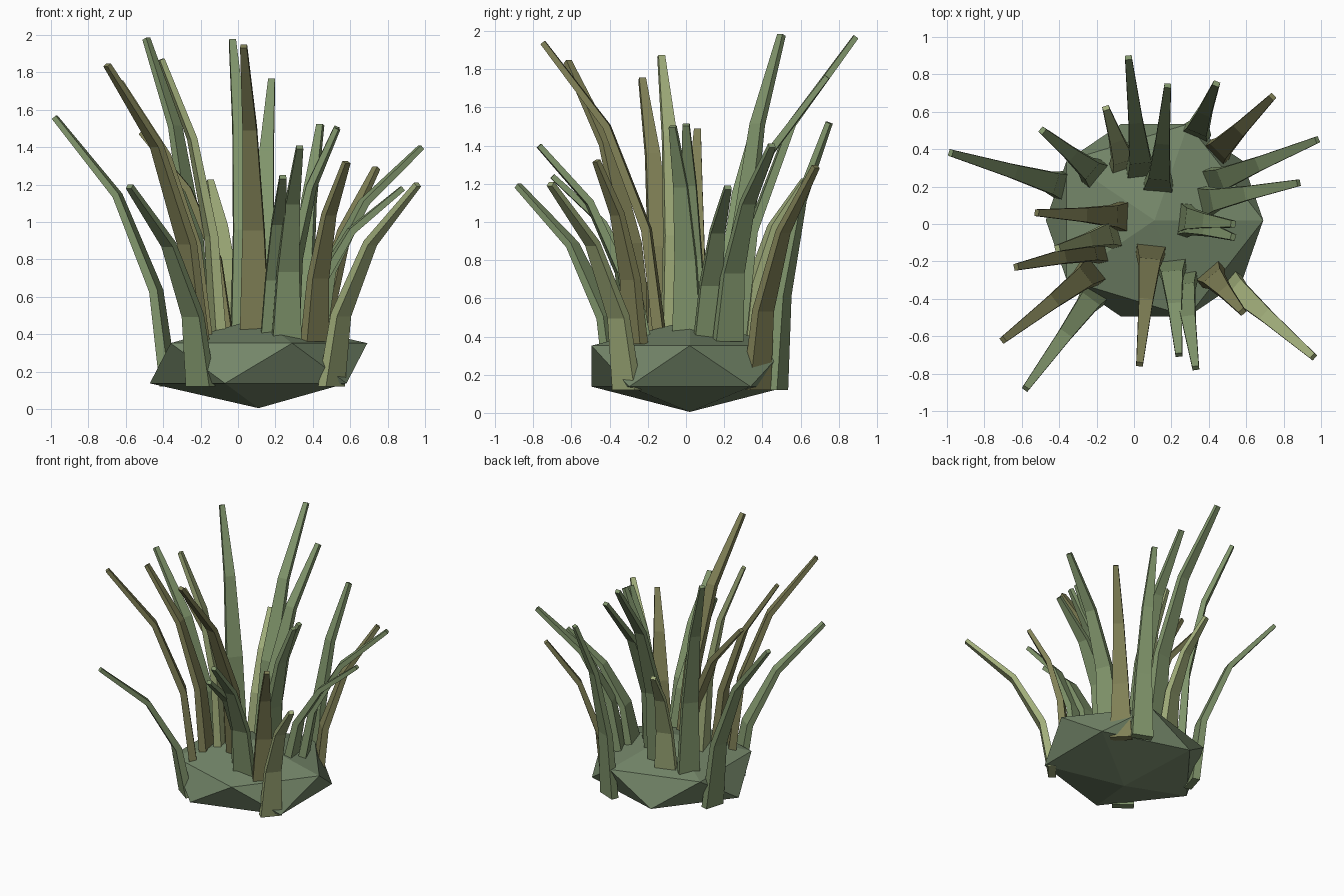
import bpy, bmesh, math
from mathutils import Vector

if "Cube" in bpy.data.objects:
    bpy.data.objects.remove(bpy.data.objects["Cube"])


def material(name, srgb):
    m = bpy.data.materials.new(name)
    m.diffuse_color = (*[c ** 2.2 for c in srgb], 1)
    m.use_nodes = True
    m.node_tree.nodes["Principled BSDF"].inputs["Base Color"].default_value = m.diffuse_color
    return m


base_mat = material("base_green", (0.45, 0.52, 0.41))
MATS = {
    "g": material("blade_green", (0.50, 0.58, 0.42)),
    "o": material("blade_olive", (0.50, 0.50, 0.34)),
    "l": material("blade_light", (0.63, 0.68, 0.48)),
}

# Squashed icosahedron root clump
CX, CY, RX, RY = 0.11, 0.02, 0.65, 0.605
bpy.ops.mesh.primitive_ico_sphere_add(subdivisions=1, radius=1, location=(CX, CY, 0.245))
root = bpy.context.object
root.name = "root_clump"
root.scale = (RX, RY, 0.24)
root.data.materials.append(base_mat)


# Tapered four-sided blade that bends outward in three segments
def blade(i, base, tip, mat):
    r = math.hypot((base[0] - CX) / RX, (base[1] - CY) / RY)
    z0 = 0.12 if r > 0.75 else 0.46 - 0.15 * r
    start, end = Vector((*base, z0)), Vector(tip)
    d = end - start
    path = [start + Vector((d.x * h, d.y * h, d.z * v))
            for h, v in ((0, 0), (0.11, 0.355), (0.45, 0.71), (1, 1))]
    out = Vector((d.x, d.y, 0)).normalized()
    side = Vector((-out.y, out.x, 0))
    bm = bmesh.new()
    rings = []
    for k, p in enumerate(path):
        t = (path[min(k + 1, 3)] - path[max(k - 1, 0)]).normalized()
        normal = out if k == 0 else side.cross(t).normalized()
        if normal.dot(out) < 0:
            normal = -normal
        w = (0.155 + (0.036 - 0.155) * k / 3) / 2
        h = (0.056 + (0.028 - 0.056) * k / 3) / 2
        rings.append([bm.verts.new(p + side * w * a + normal * h * b)
                      for a, b in ((-1, -1), (1, -1), (1, 1), (-1, 1))])
    for a, b in zip(rings, rings[1:]):
        for j in range(4):
            n = (j + 1) % 4
            bm.faces.new((a[j], a[n], b[n], b[j]))
    bm.faces.new(rings[0])
    bm.faces.new(rings[-1])
    bmesh.ops.recalc_face_normals(bm, faces=bm.faces)
    mesh = bpy.data.meshes.new(f"blade_{i:02d}")
    bm.to_mesh(mesh)
    bm.free()
    mesh.materials.append(MATS[mat])
    bpy.context.collection.objects.link(bpy.data.objects.new(mesh.name, mesh))


# Blades: base (x, y), tip (x, y, z), colour
BLADES = [
    ((0.04, 0.28), (-0.03, 0.89, 1.97), "g"),
    ((0.13, 0.20), (0.18, 0.74, 1.76), "g"),
    ((0.33, 0.48), (0.44, 0.75, 1.52), "g"),
    ((0.43, 0.37), (0.74, 0.68, 1.29), "o"),
    ((0.42, 0.22), (0.98, 0.45, 1.40), "g"),
    ((0.38, 0.12), (0.88, 0.22, 1.18), "g"),
    ((0.27, 0.03), (0.53, 0.00, 1.51), "g"),
    ((0.28, 0.01), (0.53, -0.07, 1.50), "g"),
    ((0.50, -0.31), (0.96, -0.71, 1.20), "l"),
    ((0.41, -0.27), (0.58, -0.47, 1.32), "o"),
    ((0.26, -0.29), (0.33, -0.77, 1.40), "g"),
    ((0.20, -0.22), (0.24, -0.70, 1.24), "g"),
    ((0.09, -0.14), (0.03, -0.75, 1.94), "o"),
    ((-0.20, -0.36), (-0.58, -0.88, 1.19), "g"),
    ((-0.22, -0.25), (-0.70, -0.62, 1.84), "o"),
    ((-0.18, -0.13), (-0.63, -0.23, 1.75), "o"),
    ((-0.11, -0.05), (-0.41, -0.13, 1.87), "l"),
    ((-0.06, 0.04), (-0.52, 0.06, 1.48), "o"),
    ((-0.21, 0.27), (-0.49, 0.50, 1.98), "g"),
    ((-0.37, 0.20), (-0.98, 0.38, 1.56), "g"),
    ((-0.05, 0.32), (-0.15, 0.62, 1.22), "l"),
]
for i, b in enumerate(BLADES, 1):
    blade(i, *b)
